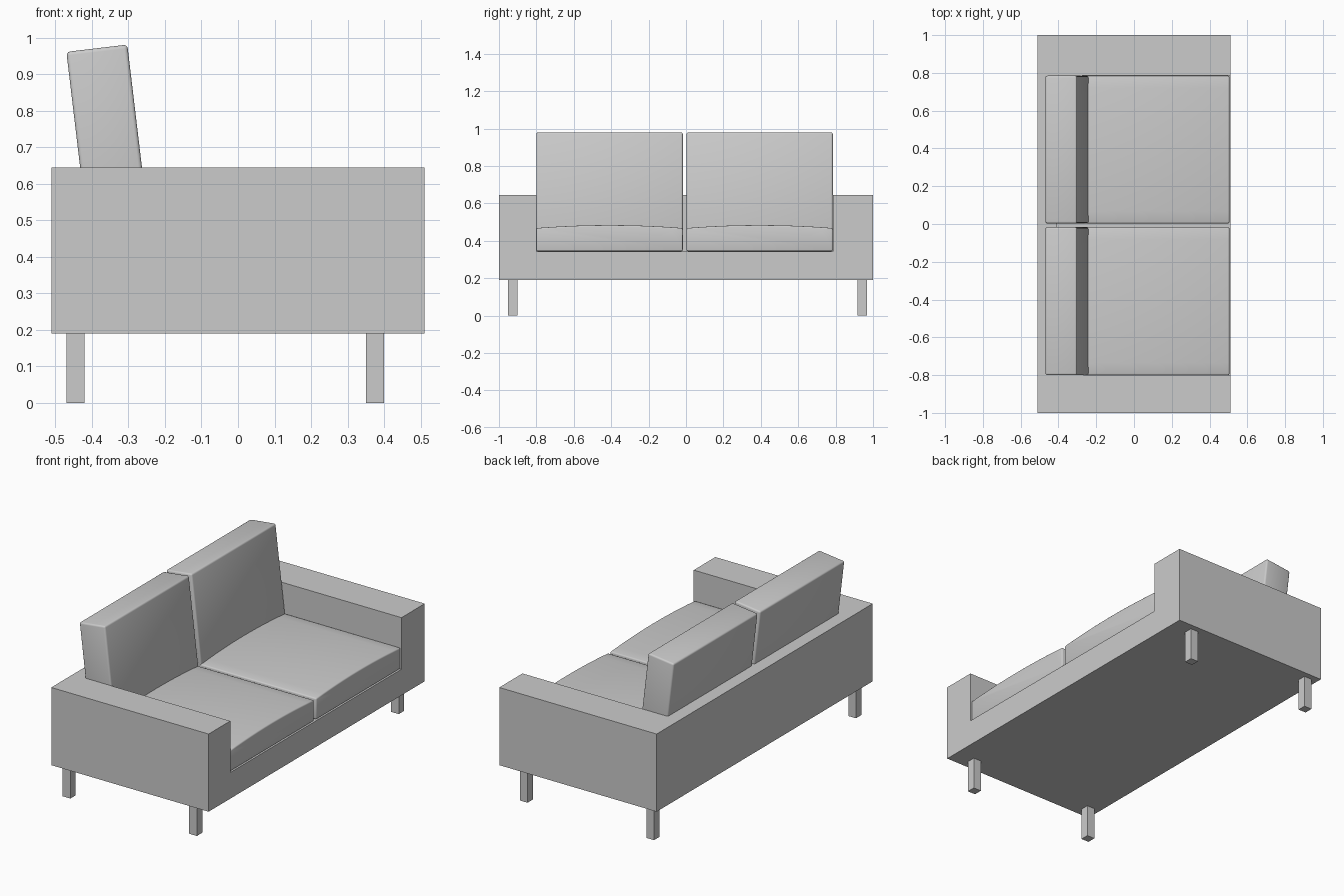
import bpy, bmesh, math
from mathutils import Matrix, Vector

if "Cube" in bpy.data.objects:
    bpy.data.objects.remove(bpy.data.objects["Cube"])


def add_object(name, bm):
    mesh = bpy.data.meshes.new(name)
    bmesh.ops.recalc_face_normals(bm, faces=bm.faces)
    bm.to_mesh(mesh)
    bm.free()
    ob = bpy.data.objects.new(name, mesh)
    bpy.context.collection.objects.link(ob)
    return ob


def box(name, lo, hi):
    lo, hi = Vector(lo), Vector(hi)
    bm = bmesh.new()
    bmesh.ops.create_cube(bm, size=1)
    bmesh.ops.scale(bm, vec=hi - lo, verts=bm.verts)
    bmesh.ops.translate(bm, vec=(lo + hi) / 2, verts=bm.verts)
    return add_object(name, bm)


def soften(ob, width):
    mod = ob.modifiers.new("rounded_edges", 'BEVEL')
    mod.width = width
    mod.segments = 3
    mod.limit_method = 'ANGLE'
    mod.angle_limit = math.radians(40)
    bpy.ops.object.select_all(action='DESELECT')
    ob.select_set(True)
    bpy.context.view_layer.objects.active = ob
    bpy.ops.object.modifier_apply(modifier=mod.name)
    bpy.ops.object.shade_smooth_by_angle(angle=math.radians(35))


# Frame: one block with the seat well cut out, leaving arms and back
frame = box("frame", (-0.51, -1, 0.19), (0.51, 1, 0.645))
well = box("seat_well_cutter", (-0.41, -0.80, 0.343), (0.7, 0.785, 0.9))
cut = frame.modifiers.new("seat_well", 'BOOLEAN')
cut.operation = 'DIFFERENCE'
cut.solver = 'EXACT'
cut.object = well
bpy.context.view_layer.objects.active = frame
bpy.ops.object.modifier_apply(modifier=cut.name)
bpy.data.objects.remove(well)

# Legs
for end, x in (("back", -0.47), ("front", 0.35)):
    for side, y in (("left", -0.952), ("right", 0.917)):
        box(f"{end}_{side}_leg", (x, y, 0), (x + 0.05, y + 0.05, 0.19))


# Seat cushion: arched profile across the width, extruded along the depth
def seat_cushion(name, y0, y1, steps=12):
    x0, x1, bottom, edge, crown = -0.40, 0.505, 0.344, 0.468, 0.016
    profile = [(y0, bottom), (y1, bottom)]
    for i in range(steps + 1):
        t = 1 - i / steps
        profile.append((y0 + (y1 - y0) * t, edge + crown * 4 * t * (1 - t)))
    bm = bmesh.new()
    face = bm.faces.new([bm.verts.new((x0, y, z)) for y, z in profile])
    ext = bmesh.ops.extrude_face_region(bm, geom=[face], use_keep_orig=True)
    moved = [g for g in ext["geom"] if isinstance(g, bmesh.types.BMVert)]
    bmesh.ops.translate(bm, vec=(x1 - x0, 0, 0), verts=moved)
    soften(add_object(name, bm), 0.008)


# Back cushion: box leaning backwards, placed by its upper front corner
def back_cushion(name, y0, y1):
    ob = box(name, (-0.168, y0, -0.56), (0, y1, 0))
    lean = Matrix.Rotation(math.radians(-6.8), 4, 'Y')
    ob.data.transform(Matrix.Translation((-0.303, 0, 0.981)) @ lean)
    soften(ob, 0.010)


for side, y0, y1 in (("left", -0.80, -0.017), ("right", 0.003, 0.785)):
    seat_cushion(f"{side}_seat_cushion", y0, y1)
    back_cushion(f"{side}_back_cushion", y0, y1)
